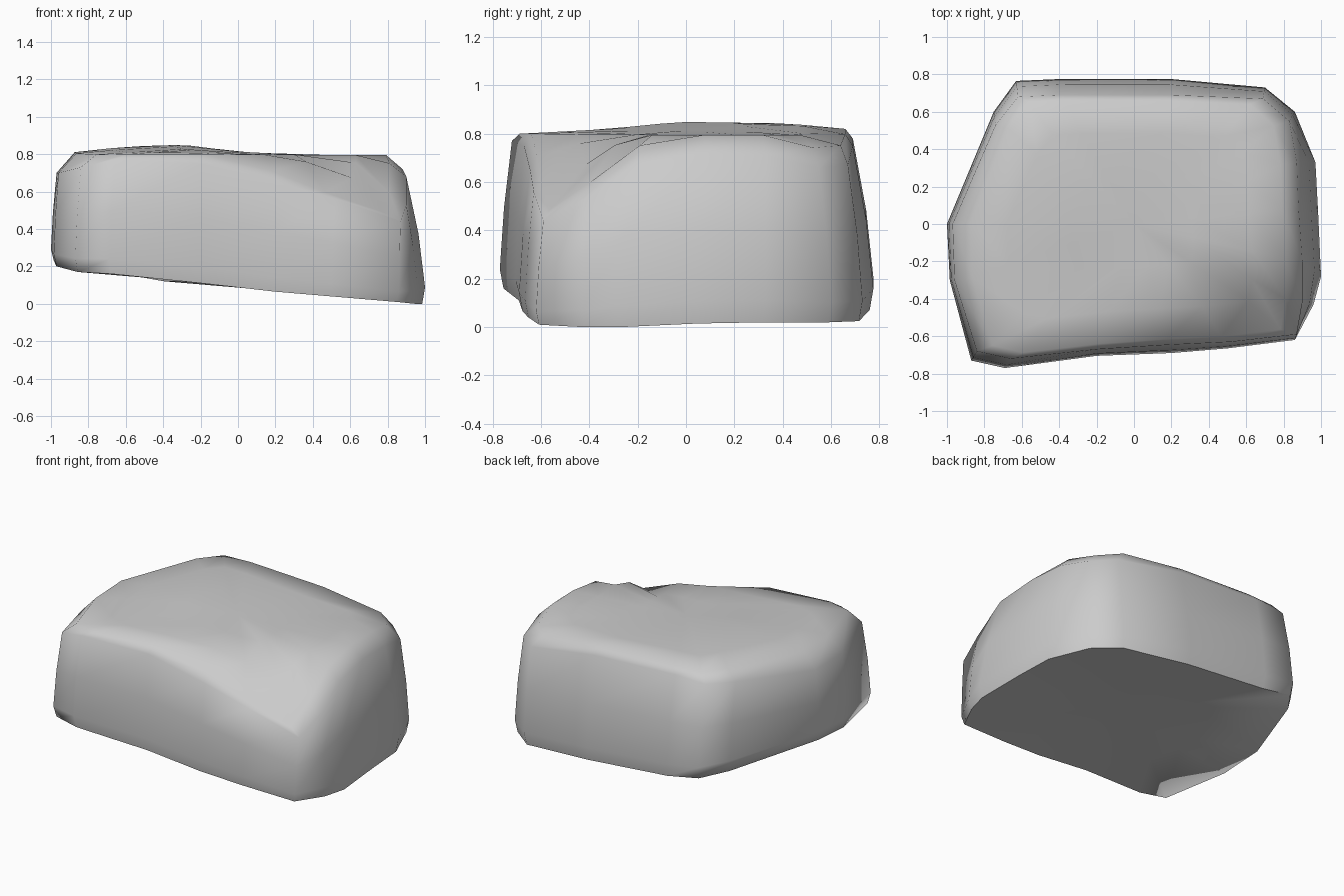
import bpy, bmesh, math

if "Cube" in bpy.data.objects:
    bpy.data.objects.remove(bpy.data.objects["Cube"])

# Columns around the boulder: foot x, y, z, then shoulder x, y, z
columns = [
    (-.87, -.73, .17, -.84, -.68, .73),
    (-.69, -.77, .16, -.66, -.72, .77),
    (-.20, -.705, .11, -.20, -.67, .75),
    (.20, -.69, .065, .20, -.645, .65),
    (.50, -.665, .04, .52, -.63, .56),
    (.86, -.62, .01, .87, -.59, .44),
    (.96, -.43, .00, .90, -.42, .53),
    (1.0, -.28, .00, .90, -.20, .68),
    (.985, .05, .015, .88, .08, .72),
    (.97, .33, .02, .87, .33, .71),
    (.86, .60, .02, .83, .55, .66),
    (.70, .73, .025, .69, .67, .67),
    (.20, .775, .07, .20, .69, .75),
    (-.40, .775, .12, -.40, .69, .78),
    (-.63, .765, .16, -.62, .68, .77),
    (-.75, .60, .18, -.74, .53, .76),
    (-1.0, .00, .23, -.97, .00, .70),
    (-.985, -.30, .20, -.96, -.30, .70),
]


def top_height(x, y):
    """Gently domed top, sliced by facets at the front right and back right."""
    dome = .795 + .06 * math.exp(-((x + .42) / .4) ** 2 - ((y - .15) / .55) ** 2)
    front_facet = 1.246 - .435 * x + .744 * y
    back_facet = 1.76 - .8 * (x + y)
    return min(dome, front_facet, back_facet)


bm = bmesh.new()


def ring(points):
    return [bm.verts.new(p) for p in points]


def on_top(sx, sy, lift):
    pts = []
    for c in columns:
        x, y = c[3] * sx, c[4] * sy
        z = top_height(x, y)
        pts.append((x, y, max(z, c[5] + .01) if lift else z))
    return ring(pts)


def between(t, bulge):
    pts = []
    for fx, fy, fz, sx, sy, sz in columns:
        pts.append(((fx + (sx - fx) * (t - bulge)), fy + (sy - fy) * (t - bulge),
                    fz + (sz - fz) * t))
    return ring(pts)


# Underside, walls, chamfered rim and top
rings = [
    ring([(c[0] * .5, c[1] * .5, .1 - .08 * c[0] * .5) for c in columns]),
    ring([(c[0] * .985, c[1] * .98, c[2]) for c in columns]),
    between(.13, .13),
    between(.55, .2),
    between(1, 0),
    on_top(.9, .955, True),
    on_top(.7, .7, False),
    on_top(.35, .35, False),
]
n = len(columns)
for lower, upper in zip(rings, rings[1:]):
    for i in range(n):
        j = (i + 1) % n
        bm.faces.new((lower[i], lower[j], upper[j], upper[i]))

# Close both ends with fans
for loop, z in ((rings[0], .1), (rings[-1], top_height(0, 0))):
    centre = bm.verts.new((0, 0, z))
    for i in range(n):
        bm.faces.new((loop[i], loop[(i + 1) % n], centre))

bmesh.ops.recalc_face_normals(bm, faces=bm.faces)
mesh = bpy.data.meshes.new("boulder")
bm.to_mesh(mesh)
bm.free()
boulder = bpy.data.objects.new("boulder", mesh)
bpy.context.collection.objects.link(boulder)

# Smooth shading
bpy.context.view_layer.objects.active = boulder
boulder.select_set(True)
bpy.ops.object.shade_smooth_by_angle(angle=math.radians(75))
